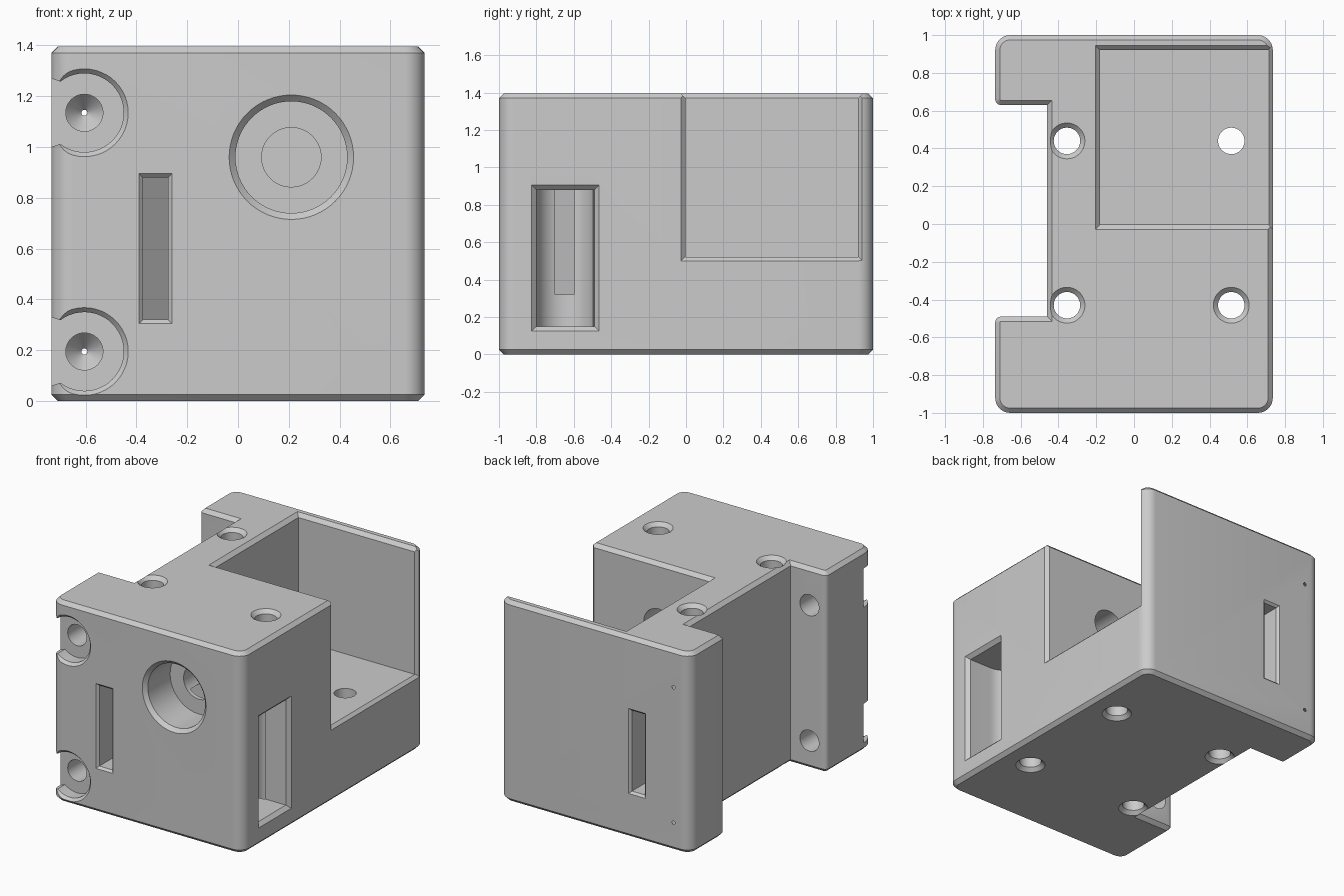
import bpy, bmesh, math
from mathutils import Vector

default = bpy.data.objects.get("Cube")
if default:
    bpy.data.objects.remove(default, do_unlink=True)

W, D, H = 0.735, 1.0, 1.395      # half width, half depth, height
EDGE = 0.025                     # chamfer size


def place(axis, at, u, v):
    return {"x": (at, u, v), "y": (u, at, v), "z": (u, v, at)}[axis]


def circle(u, v, r, n=48):
    return [(u + r * math.cos(2 * math.pi * i / n),
             v + r * math.sin(2 * math.pi * i / n)) for i in range(n)]


def rect(u0, u1, v0, v1, g=0):
    return [(u0 - g, v0 - g), (u1 + g, v0 - g), (u1 + g, v1 + g), (u0 - g, v1 + g)]


def loft(name, axis, sections):
    """Closed solid through matching 2D sections placed along an axis."""
    bm = bmesh.new()
    rings = [[bm.verts.new(place(axis, at, u, v)) for u, v in pts] for at, pts in sections]
    for a, b in zip(rings, rings[1:]):
        n = len(a)
        for i in range(n):
            bm.faces.new((a[i], a[(i + 1) % n], b[(i + 1) % n], b[i]))
    bm.faces.new(rings[0])
    bm.faces.new(rings[-1])
    bmesh.ops.recalc_face_normals(bm, faces=bm.faces)
    mesh = bpy.data.meshes.new(name)
    bm.to_mesh(mesh)
    bm.free()
    obj = bpy.data.objects.new(name, mesh)
    bpy.context.collection.objects.link(obj)
    return obj


# Body: notched outline, rounded uprights, chamfered rims
notch_x, notch_front, notch_back = -0.46, -0.49, 0.63
outline = [(-W, -D), (W, -D), (W, D), (-W, D), (-W, notch_back),
           (notch_x, notch_back), (notch_x, notch_front), (-W, notch_front)]
body = loft("carriage_body", "z", [(0, outline), (H, outline)])

bm = bmesh.new()
bm.from_mesh(body.data)


def uprights(test):
    return [e for e in bm.edges
            if abs(e.verts[0].co.z - e.verts[1].co.z) > 1 and test(e.verts[0].co)]


bmesh.ops.bevel(bm, geom=uprights(lambda c: abs(c.y) > 0.99), offset=0.08,
                segments=8, profile=0.5, affect="EDGES")
bmesh.ops.bevel(bm, geom=uprights(lambda c: c.x < -0.7 and notch_front - 0.01 < c.y < notch_back + 0.01),
                offset=0.03, segments=4, profile=0.5, affect="EDGES")
bm.normal_update()
rims = [e for e in bm.edges if any(abs(f.normal.z) > 0.9 for f in e.link_faces)]
bmesh.ops.bevel(bm, geom=rims, offset=EDGE, segments=1, affect="EDGES")
bmesh.ops.recalc_face_normals(bm, faces=bm.faces)
bm.to_mesh(body.data)
bm.free()

cutters = []


def cut(name, axis, sections):
    cutters.append(loft(name, axis, sections))


def flare(name, axis, face, side, bounds):
    """Chamfer a rectangular opening where it meets an outer face."""
    cut(name, axis, [(face + side * (g - EDGE), rect(*bounds, g)) for g in (-0.03, 0.07)])


# Open pocket at the back right
cut("pocket", "z", [(0.52, rect(-0.18, 1, -0.003, 0.92)), (1.5, rect(-0.18, 1, -0.003, 0.92))])
flare("pocket_top_chamfer", "z", H, 1, (-0.18, 1, -0.003, 0.92))
flare("pocket_side_chamfer", "x", W, 1, (-0.003, 0.92, 0.525, 1.6))

# Vertical bolt holes, chamfered at both ends
for i, (x, y) in enumerate([(-0.355, 0.44), (0.515, 0.44), (-0.355, -0.43), (0.515, -0.43)]):
    r, wide = 0.07, 0.125
    cut(f"bolt_hole_{i}", "z", [(-0.03, circle(x, y, wide)), (EDGE, circle(x, y, r)),
                                (H - EDGE, circle(x, y, r)), (H + 0.03, circle(x, y, wide))])

# Stepped bore from the front into the pocket
bx, bz = 0.21, 0.96
cut("front_bore", "y", [(-D - 0.025, circle(bx, bz, 0.27, 64)), (-D + EDGE, circle(bx, bz, 0.22, 64)),
                        (-0.73, circle(bx, bz, 0.22, 64))])
cut("front_bore_through", "y", [(-0.8, circle(bx, bz, 0.117)), (0.1, circle(bx, bz, 0.117))])

# Screw holes along the left-hand column, open at the side, ending in a point
sx = -0.605
for i, z in enumerate((0.195, 1.135)):
    cut(f"screw_recess_{i}", "y", [(-D - 0.025, circle(sx, z, 0.195)), (-D + 0.02, circle(sx, z, 0.155)),
                                   (-0.9, circle(sx, z, 0.155))])
    mouth = [(-0.8, z - 0.15), (-0.735, z - 0.135), (-0.69, z - 0.12),
             (-0.69, z + 0.12), (-0.735, z + 0.135), (-0.8, z + 0.15)]
    cut(f"screw_recess_mouth_{i}", "y", [(-1.1, mouth), (-0.9, mouth)])
    cut(f"screw_hole_{i}", "y", [(-0.95, circle(sx, z, 0.073)), (0.93, circle(sx, z, 0.073)),
                                 (1.01, circle(sx, z, 0.003))])

# Round-ended window in the right side
cy, cx, r = -0.645, 0.545, 0.155
arc = [(cx - r * math.sin(math.pi * i / 24), cy + r * math.cos(math.pi * i / 24)) for i in range(25)]
window = [(0.9, cy + r)] + arc + [(0.9, cy - r)]
cut("side_window", "z", [(0.15, window), (0.88, window)])
flare("side_window_chamfer", "x", W, 1, (cy - r, cy + r, 0.15, 0.88))

# Belt slot: in from the front, turning across to the window
s0, s1, low, high = -0.375, -0.275, 0.32, 0.88
path = [(s0, -1.1), (s1, -1.1), (s1, -0.7), (0.5, -0.7), (0.5, -0.6), (s1, -0.6), (s0, -0.7)]
cut("front_belt_slot", "z", [(low, path), (high, path)])
cut("back_belt_slot", "z", [(low, rect(s0, s1, 0.58, 1.1)), (high, rect(s0, s1, 0.58, 1.1))])
for side, name in ((-1, "front"), (1, "back")):
    cut(f"{name}_slot_chamfer", "y",
        [(side * (D + g - 0.015), rect(s0, s1, low, high, g)) for g in (-0.03, 0.05)])

# Apply all cuts
bpy.ops.object.select_all(action="DESELECT")
bpy.context.view_layer.objects.active = body
body.select_set(True)
for c in cutters:
    c.hide_render = True
    mod = body.modifiers.new(c.name, "BOOLEAN")
    mod.operation = "DIFFERENCE"
    mod.solver = "EXACT"
    mod.object = c
    bpy.ops.object.modifier_apply(modifier=mod.name)
for c in cutters:
    bpy.data.objects.remove(c, do_unlink=True)

# Plain grey plastic
grey = bpy.data.materials.new("plain_grey")
grey.use_nodes = True
colour = (0.6, 0.6, 0.6, 1)
grey.diffuse_color = colour
grey.node_tree.nodes["Principled BSDF"].inputs["Base Color"].default_value = colour
body.data.materials.clear()
body.data.materials.append(grey)
bpy.ops.object.shade_smooth_by_angle(angle=math.radians(30))
